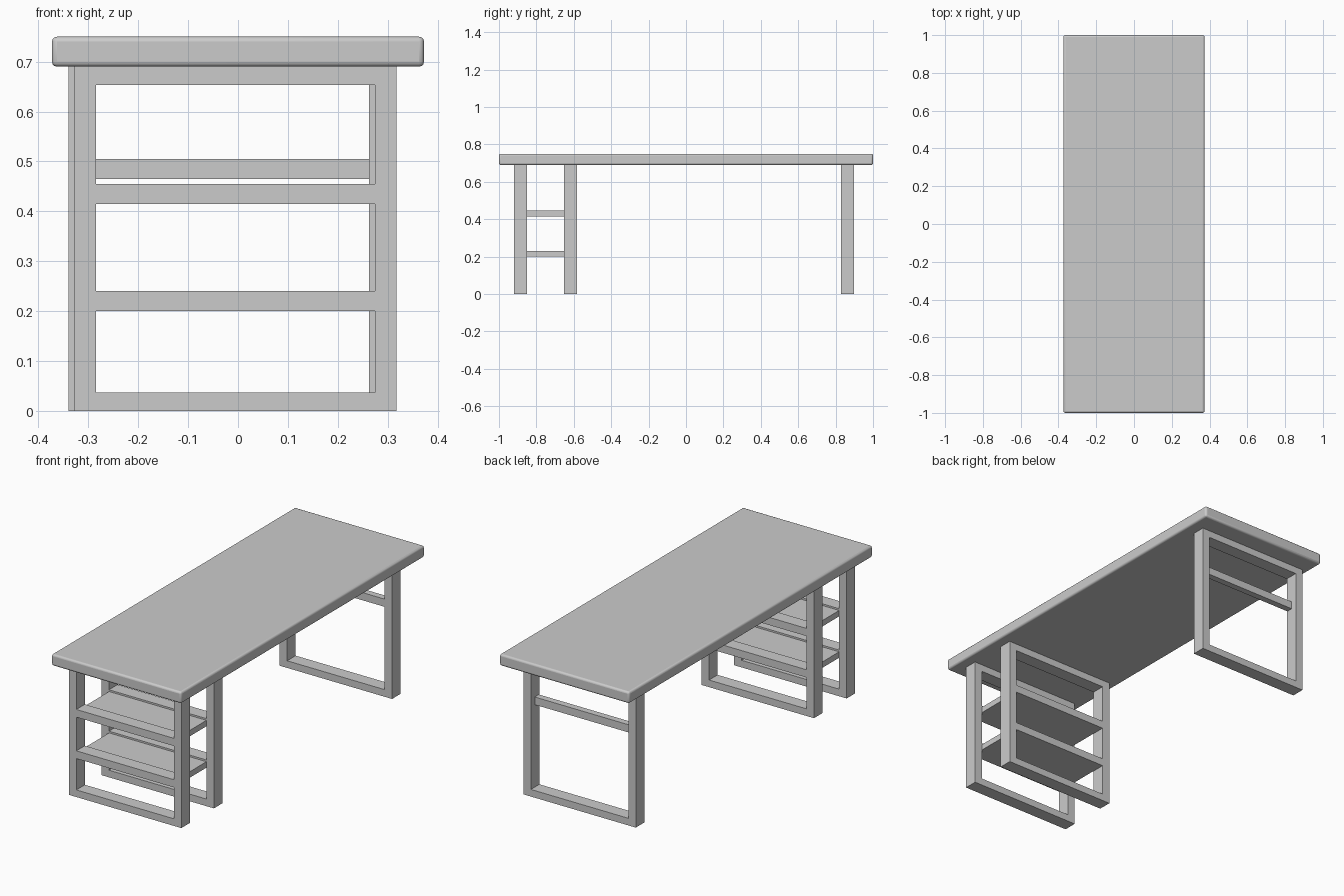
import bpy

if "Cube" in bpy.data.objects:
    bpy.data.objects.remove(bpy.data.objects["Cube"])

def box(name, x, y, z, bevel=0.0):
    """Box from (min, max) ranges on each axis."""
    bpy.ops.mesh.primitive_cube_add(size=1, location=[sum(r) / 2 for r in (x, y, z)])
    ob = bpy.context.object
    ob.name = name
    ob.scale = [r[1] - r[0] for r in (x, y, z)]
    bpy.ops.object.transform_apply(location=False, rotation=False, scale=True)
    if bevel:
        m = ob.modifiers.new("Bevel", 'BEVEL')
        m.width = bevel
        m.segments = 3
    return ob

TOP = 0.69      # underside of the desktop
W = 0.043       # leg width
RAIL = 0.037    # rail height
DEPTH = 0.07    # frame depth

def frame(name, x0, x1, y0):
    """Closed rectangular leg frame: two legs, top and bottom rail."""
    y = (y0, y0 + DEPTH)
    inner = (x0 + W, x1 - W)
    box(name + "_left_leg", (x0, x0 + W), y, (0, TOP))
    box(name + "_right_leg", (x1 - W, x1), y, (0, TOP))
    box(name + "_bottom_rail", inner, y, (0, RAIL))
    box(name + "_top_rail", inner, y, (TOP - RAIL, TOP))
    return inner

# Desktop with rounded edges
box("desktop", (-0.373, 0.373), (-1, 1), (TOP, 0.75), bevel=0.01)
bpy.ops.object.shade_smooth_by_angle()

# Shelf unit: two frames carrying two shelves
shelf_frames = {"front_frame": -0.92, "middle_frame": -0.652}
for name, y0 in shelf_frames.items():
    inner = frame(name, -0.328, 0.318, y0)
    for level, z in (("lower", 0.20), ("upper", 0.415)):
        box(f"{name}_{level}_shelf_rail", inner, (y0, y0 + DEPTH), (z, z + 0.04))

for level, z in (("lower", 0.20), ("upper", 0.415)):
    box(level + "_shelf", (-0.285, 0.275), (-0.85, -0.652), (z, z + 0.031))

# Single frame at the back with a thin crossbar
inner = frame("back_frame", -0.34, 0.306, 0.828)
box("back_crossbar", inner, (0.832, 0.866), (0.465, 0.505))
